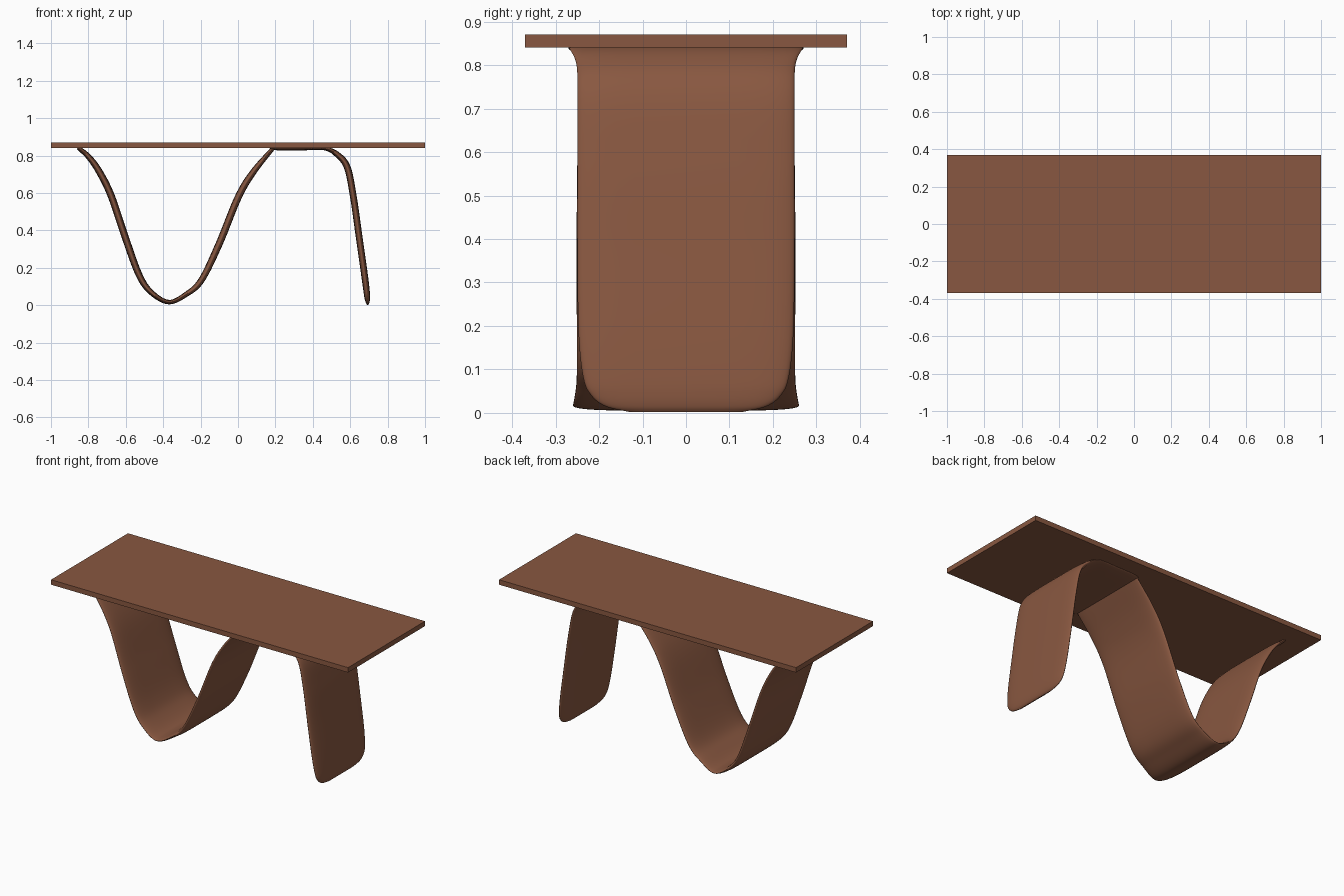
import bpy, bmesh, math
from mathutils import Vector

if "Cube" in bpy.data.objects:
    bpy.data.objects.remove(bpy.data.objects["Cube"])

wood = bpy.data.materials.new("warm brown wood")
wood.diffuse_color = (0.25, 0.097, 0.052, 1)
wood.use_nodes = True
wood.node_tree.nodes["Principled BSDF"].inputs["Base Color"].default_value = wood.diffuse_color


def finish(bm, name):
    bmesh.ops.recalc_face_normals(bm, faces=bm.faces)
    me = bpy.data.meshes.new(name)
    bm.to_mesh(me)
    bm.free()
    me.materials.append(wood)
    ob = bpy.data.objects.new(name, me)
    bpy.context.collection.objects.link(ob)
    return ob


def catmull(points, steps=8):
    """Smooth path through (x, z, half width, half thickness) points."""
    p = [Vector(q) for q in points]
    p = [2 * p[0] - p[1]] + p + [2 * p[-1] - p[-2]]
    out = []
    for i in range(1, len(p) - 2):
        a, b, c, d = p[i - 1:i + 3]
        for s in range(steps):
            t = s / steps
            out.append(0.5 * (2 * b + (c - a) * t + (2 * a - 5 * b + 4 * c - d) * t * t
                              + (3 * b - a - 3 * c + d) * t ** 3))
    return out + [p[-2]]


def ribbon(name, points, n=40):
    """Sweep a flat, round-edged section along a path in the xz plane."""
    path = catmull(points)
    bm = bmesh.new()
    rings = []
    for i, q in enumerate(path):
        a, b = path[max(i - 1, 0)], path[min(i + 1, len(path) - 1)]
        tan = Vector((b[0] - a[0], b[1] - a[1])).normalized()
        ring = []
        for k in range(n):
            ang = 2 * math.pi * k / n
            c, s = math.cos(ang), math.sin(ang)
            y = q[2] * math.copysign(abs(c) ** 0.4, c)
            h = q[3] * math.copysign(abs(s) ** 0.9, s)
            ring.append(bm.verts.new((q[0] - tan.y * h, y, q[1] + tan.x * h)))
        rings.append(ring)
    for r0, r1 in zip(rings, rings[1:]):
        for k in range(n):
            j = (k + 1) % n
            bm.faces.new((r0[k], r0[j], r1[j], r1[k]))
    bm.faces.new(rings[0])
    bm.faces.new(rings[-1])
    ob = finish(bm, name)
    for f in ob.data.polygons:
        f.use_smooth = True
    bpy.ops.object.select_all(action='DESELECT')
    ob.select_set(True)
    bpy.context.view_layer.objects.active = ob
    bpy.ops.object.shade_smooth_by_angle(angle=math.radians(50))
    return ob


# Tabletop slab
bm = bmesh.new()
bmesh.ops.create_cube(bm, size=1)
for v in bm.verts:
    v.co = (v.co.x * 2, v.co.y * 0.74, 0.855 + v.co.z * 0.03)
finish(bm, "tabletop")

# U-shaped ribbon touching the floor
ribbon("wave_leg", [
    (-0.855, 0.843, 0.25, 0.011), (-0.80, 0.795, 0.25, 0.015),
    (-0.745, 0.72, 0.25, 0.018), (-0.68, 0.59, 0.25, 0.019),
    (-0.605, 0.37, 0.252, 0.019), (-0.53, 0.165, 0.251, 0.018),
    (-0.465, 0.07, 0.252, 0.015), (-0.37, 0.017, 0.26, 0.012),
    (-0.275, 0.06, 0.252, 0.014), (-0.195, 0.135, 0.251, 0.017),
    (-0.10, 0.33, 0.251, 0.019), (0.0, 0.575, 0.25, 0.019),
    (0.08, 0.71, 0.25, 0.017), (0.19, 0.843, 0.25, 0.011)])

# Hooked ribbon: flat under the top, then down to a rounded foot
ribbon("hook_leg", [
    (0.175, 0.842, 0.25, 0.008), (0.22, 0.838, 0.268, 0.010),
    (0.34, 0.838, 0.27, 0.010), (0.465, 0.838, 0.268, 0.010),
    (0.535, 0.802, 0.252, 0.016), (0.585, 0.735, 0.25, 0.018),
    (0.617, 0.58, 0.25, 0.018), (0.647, 0.37, 0.25, 0.018),
    (0.674, 0.18, 0.247, 0.018), (0.687, 0.08, 0.236, 0.017),
    (0.691, 0.04, 0.218, 0.015), (0.693, 0.015, 0.185, 0.010),
    (0.693, 0.002, 0.13, 0.003)])
